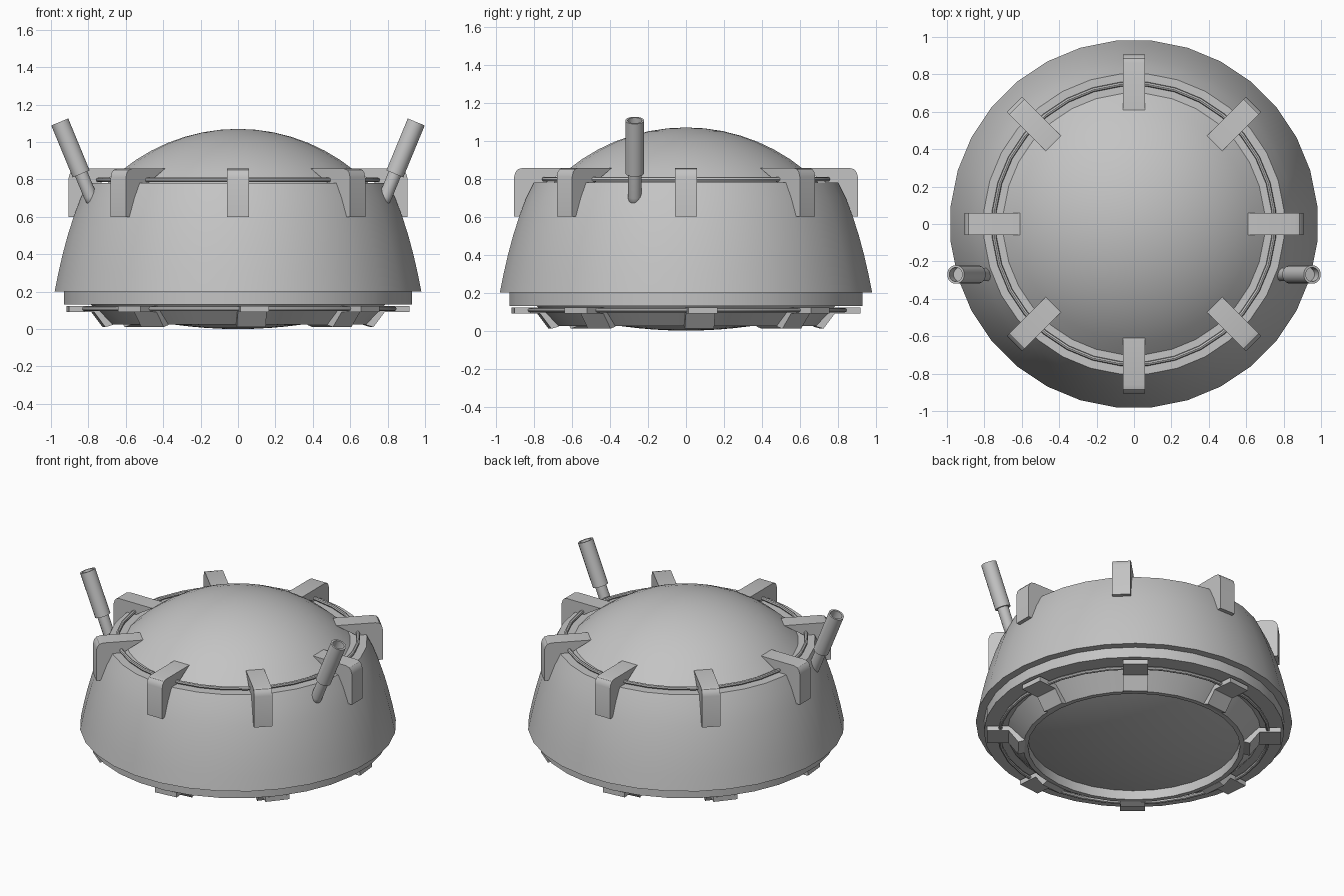
import bpy
import bmesh
import math
from mathutils import Matrix, Vector

old = bpy.data.objects.get("Cube")
if old:
    bpy.data.objects.remove(old, do_unlink=True)

GREY = (0.55, 0.55, 0.55, 1)
grey = bpy.data.materials.new("plain grey")
grey.use_nodes = True
grey.diffuse_color = GREY
grey.node_tree.nodes["Principled BSDF"].inputs["Base Color"].default_value = GREY

SEGMENTS = 32
HALF_STEP = math.pi / SEGMENTS


def finish(bm, name, matrix=None, smooth=True):
    """Turn a bmesh into a named grey object."""
    bmesh.ops.remove_doubles(bm, verts=bm.verts, dist=0.0001)
    bmesh.ops.recalc_face_normals(bm, faces=bm.faces)
    if matrix:
        bm.transform(matrix)
    mesh = bpy.data.meshes.new(name)
    bm.to_mesh(mesh)
    bm.free()
    mesh.materials.append(grey)
    obj = bpy.data.objects.new(name, mesh)
    bpy.context.collection.objects.link(obj)
    if smooth:
        bpy.ops.object.select_all(action='DESELECT')
        obj.select_set(True)
        bpy.context.view_layer.objects.active = obj
        bpy.ops.object.shade_smooth_by_angle(angle=math.radians(30))
    return obj


def lathe(name, profile, segments=SEGMENTS, matrix=None):
    """Spin a (radius, height) profile about z."""
    bm = bmesh.new()
    start = Matrix.Rotation(math.pi / segments, 3, 'Z')
    verts = [bm.verts.new(start @ Vector((r, 0, z))) for r, z in profile]
    edges = [bm.edges.new(pair) for pair in zip(verts, verts[1:])]
    bmesh.ops.spin(bm, geom=verts + edges, cent=(0, 0, 0), axis=(0, 0, 1),
                   angle=math.tau, steps=segments)
    return finish(bm, name, matrix)


def cap(radius, rim, apex, steps=8):
    """Shallow round cap from rim to apex as profile points."""
    rise = abs(apex - rim)
    sphere = (radius ** 2 + rise ** 2) / (2 * rise)
    sweep = math.asin(radius / sphere)
    side = 1 if apex > rim else -1
    return [(sphere * math.sin(sweep * (1 - i / steps)),
             apex - side * sphere * (1 - math.cos(sweep * (1 - i / steps))))
            for i in range(steps + 1)]


def wire(name, radius, height, thickness):
    """Thin round ring."""
    loop = [(radius + thickness * math.cos(a), height + thickness * math.sin(a))
            for a in (math.tau * i / 8 for i in range(9))]
    return lathe(name, loop)


def clips(name, profile, width, turn=0):
    """Eight brackets with a (radius, height) outline, spaced around the rim."""
    for i in range(8):
        bm = bmesh.new()
        face = bm.faces.new([bm.verts.new((r, -width / 2, z)) for r, z in profile])
        out = bmesh.ops.extrude_face_region(bm, geom=[face])["geom"]
        moved = [g for g in out if isinstance(g, bmesh.types.BMVert)]
        bmesh.ops.translate(bm, verts=moved, vec=(0, width, 0))
        finish(bm, f"{name}_{i + 1}", Matrix.Rotation(i * math.tau / 8 + turn, 4, 'Z'))


# Curved outer shell with its flat upper shoulder
lathe("outer_shell", [(0.93, 0.2), (0.985, 0.2), (0.965, 0.3), (0.942, 0.4),
                      (0.915, 0.5), (0.883, 0.6), (0.845, 0.7), (0.805, 0.78),
                      (0.68, 0.78)])

# Upper dome
lathe("upper_dome", cap(0.70, 0.78, 1.07))

# Lower rim, sloped lip and recessed window seat
lathe("lower_rim", [(0.935, 0.21), (0.935, 0.13), (0.79, 0.13), (0.69, 0.025),
                    (0.66, 0.025), (0.66, 0.10)])

# Lower window bulge
lathe("lower_window", cap(0.665, 0.09, 0.0))

# Wire rings held by the clips
wire("upper_wire", 0.75, 0.797, 0.012)
wire("lower_wire", 0.84, 0.108, 0.012)

# Upper and lower clips
clips("upper_clip", [(0.905, 0.6), (0.905, 0.81), (0.898, 0.835), (0.885, 0.85),
                     (0.86, 0.857), (0.61, 0.857), (0.72, 0.79), (0.80, 0.74),
                     (0.87, 0.6)], 0.115)
clips("lower_clip", [(0.915, 0.09), (0.915, 0.122), (0.73, 0.122), (0.68, 0.022),
                     (0.72, 0.01), (0.78, 0.09)], 0.155, HALF_STEP)

# Pair of slanted hollow-ended rods
for side, label in ((1, "left"), (-1, "right")):
    base = Vector((side * 0.785, -0.27, 0.70))
    tip = Vector((side * 0.953, -0.27, 1.107))
    length = (tip - base).length
    place = Matrix.Translation(base) @ (tip - base).to_track_quat('Z', 'Y').to_matrix().to_4x4()
    lathe(f"{label}_rod_stem", [(0, -0.04), (0.02, -0.035), (0.034, -0.015),
                                (0.036, 0.01), (0.036, 0.16)], 16, place)
    lathe(f"{label}_rod_sleeve", [(0, 0.14), (0.05, 0.14), (0.05, length),
                                  (0.038, length), (0.038, length - 0.06),
                                  (0, length - 0.06)], 16, place)
